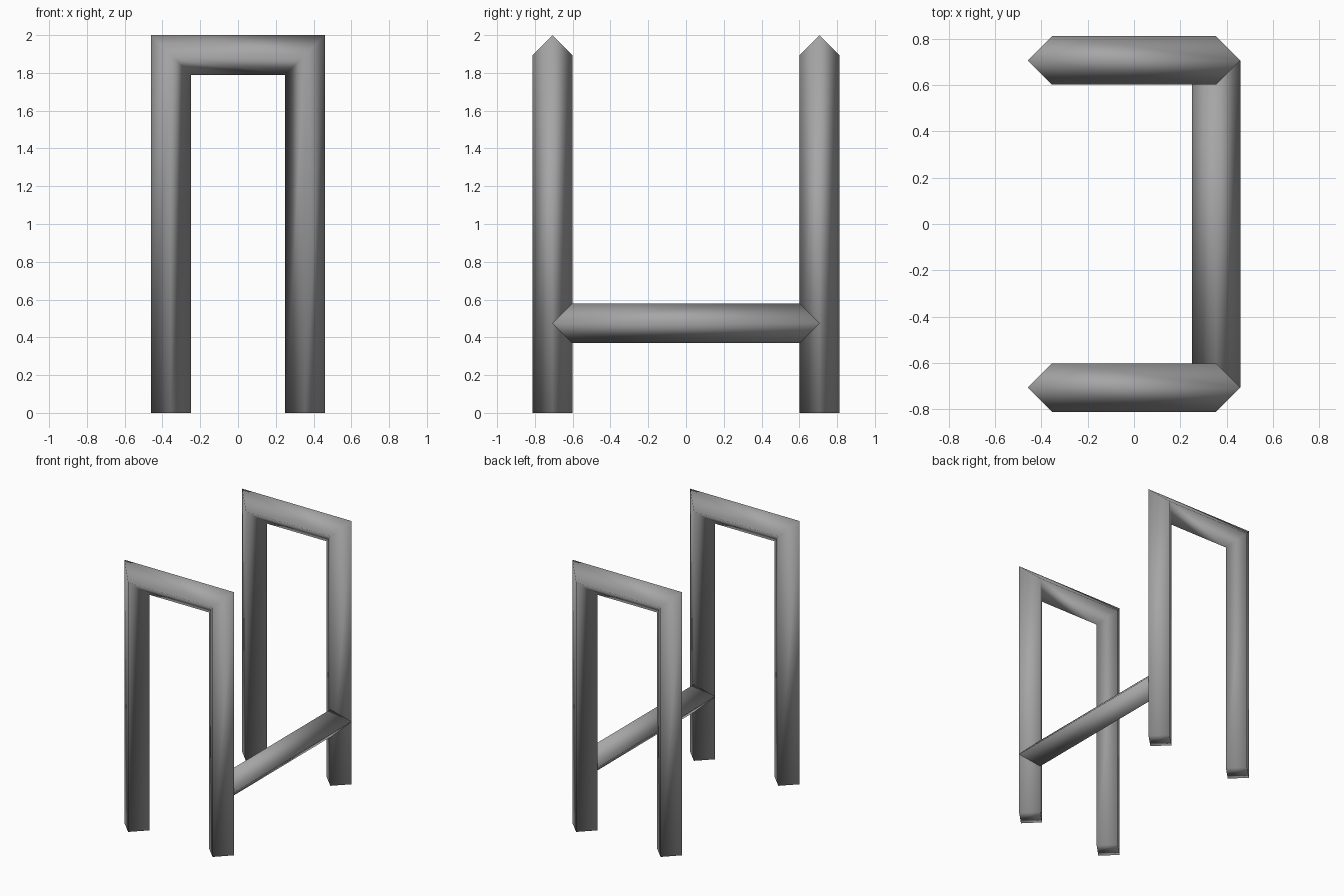
import bpy, bmesh
from mathutils import Vector

if "Cube" in bpy.data.objects:
    bpy.data.objects.remove(bpy.data.objects["Cube"])

R = 0.105      # half diagonal of the diamond section
X = 0.355      # leg centre line
Y = 0.707      # frame centre line
TOP = 2.0 - R

# Dark grey finish
grey = bpy.data.materials.new("dark_grey")
grey.diffuse_color = (0.38, 0.38, 0.38, 1)
grey.use_nodes = True
grey.node_tree.nodes["Principled BSDF"].inputs["Base Color"].default_value = grey.diffuse_color


def diamond_bar(name, path, side):
    """Sweep a four-sided diamond along a planar path with mitred corners."""
    side = Vector(side)
    pts = [Vector(p) for p in path]
    bm = bmesh.new()
    rings = []
    for i, p in enumerate(pts):
        d_in = (p - pts[max(i - 1, 0)]).normalized()
        d_out = (pts[min(i + 1, len(pts) - 1)] - p).normalized()
        if i == 0:
            d_in = d_out
        if i == len(pts) - 1:
            d_out = d_in
        n1, n2 = side.cross(d_in), side.cross(d_out)
        miter = (n1 + n2) / (1 + n1.dot(n2))
        rings.append([bm.verts.new(p + v * R)
                      for v in (miter, side, -miter, -side)])
    for a, b in zip(rings, rings[1:]):
        for k in range(4):
            j = (k + 1) % 4
            bm.faces.new((a[k], a[j], b[j], b[k]))
    bm.faces.new(rings[0])
    bm.faces.new(rings[-1])
    bmesh.ops.recalc_face_normals(bm, faces=bm.faces)
    for f in bm.faces:
        f.smooth = True
    mesh = bpy.data.meshes.new(name)
    bm.to_mesh(mesh)
    bm.free()
    mesh.materials.append(grey)
    obj = bpy.data.objects.new(name, mesh)
    bpy.context.collection.objects.link(obj)
    return obj


# Two upside-down U frames
for name, y in (("front_frame", -Y), ("back_frame", Y)):
    diamond_bar(name, [(-X, y, 0), (-X, y, TOP), (X, y, TOP), (X, y, 0)], (0, 1, 0))

# Low rail joining the right-hand legs
diamond_bar("side_rail", [(X, -Y, 0.475), (X, Y, 0.475)], (1, 0, 0))
